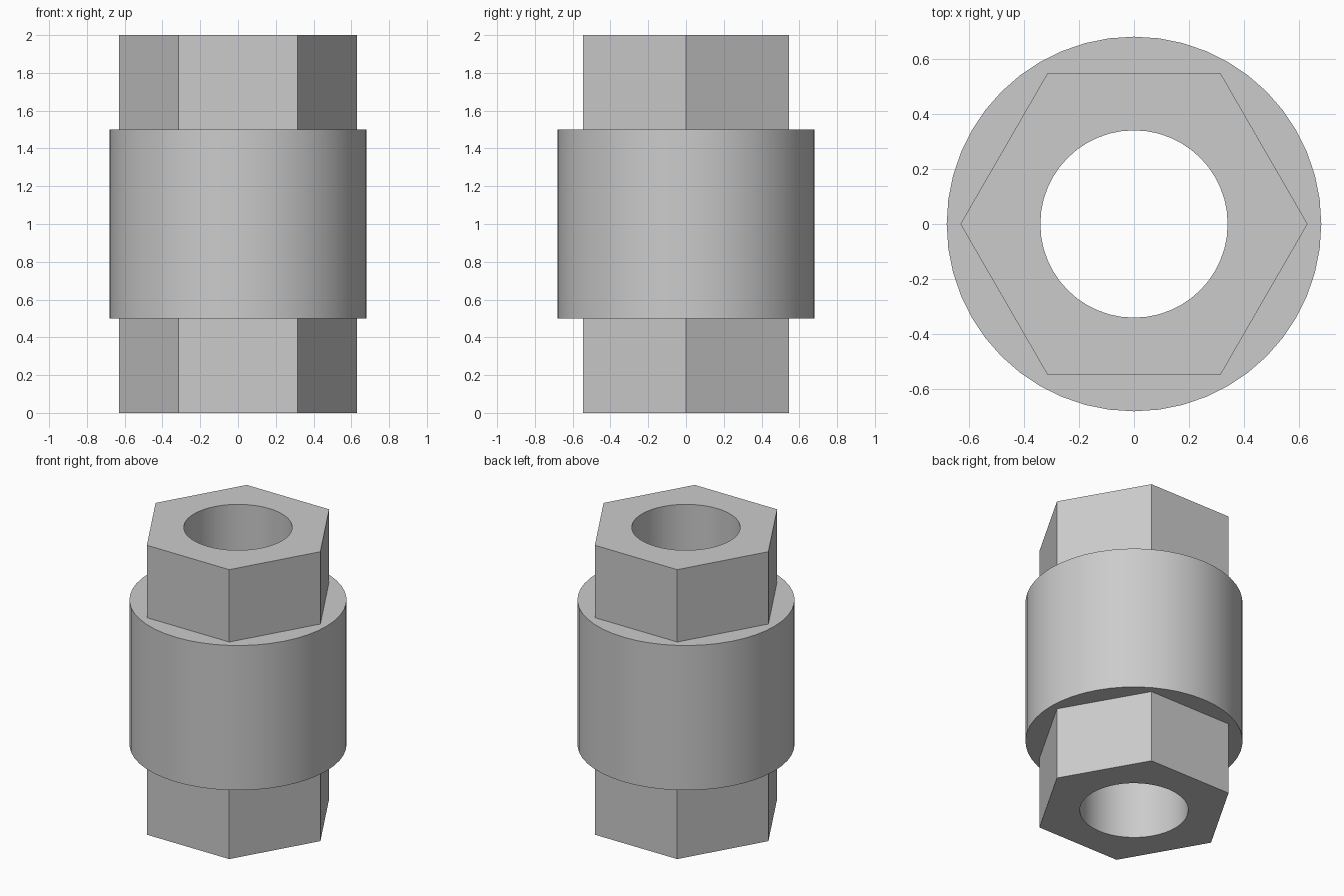
import bpy
import bmesh
from math import cos, sin, tau, radians

cube = bpy.data.objects.get("Cube")
if cube:
    bpy.data.objects.remove(cube, do_unlink=True)

ROUND = 48              # sides of the round collar and bore
HEX_R, COLLAR_R, BORE_R = 0.63, 0.68, 0.34
HEIGHT, COLLAR_LOW, COLLAR_HIGH = 2.0, 0.5, 1.5

steel = bpy.data.materials.new("light_grey_steel")
steel.use_nodes = True
grey = (0.6, 0.6, 0.6, 1.0)
steel.diffuse_color = grey
steel.node_tree.nodes["Principled BSDF"].inputs["Base Color"].default_value = grey

bm = bmesh.new()


def loop(sides, radius, z):
    """Regular polygon of vertices with its first corner on +x."""
    return [bm.verts.new((radius * cos(tau * i / sides), radius * sin(tau * i / sides), z))
            for i in range(sides)]


def skin(a, b):
    """Join two loops sector by sector; their counts may differ by a whole factor."""
    sectors = min(len(a), len(b))

    def arc(ring, k):
        n = len(ring) // sectors
        return [ring[(k * n + j) % len(ring)] for j in range(n + 1)]

    for k in range(sectors):
        bm.faces.new(arc(a, k) + arc(b, k)[::-1])


# Closed chain of loops: bore, lower hex, collar, upper hex, back to the bore
rings = [
    loop(ROUND, BORE_R, 0),
    loop(6, HEX_R, 0),
    loop(6, HEX_R, COLLAR_LOW),
    loop(ROUND, COLLAR_R, COLLAR_LOW),
    loop(ROUND, COLLAR_R, COLLAR_HIGH),
    loop(6, HEX_R, COLLAR_HIGH),
    loop(6, HEX_R, HEIGHT),
    loop(ROUND, BORE_R, HEIGHT),
]
for lower, upper in zip(rings, rings[1:] + rings[:1]):
    skin(lower, upper)

bmesh.ops.recalc_face_normals(bm, faces=bm.faces[:])
mesh = bpy.data.meshes.new("hex_ended_sleeve")
bm.to_mesh(mesh)
bm.free()
mesh.materials.append(steel)

sleeve = bpy.data.objects.new("hex_ended_sleeve", mesh)
bpy.context.collection.objects.link(sleeve)

# Smooth the round walls, keep the hex corners and rims sharp
bpy.ops.object.select_all(action="DESELECT")
sleeve.select_set(True)
bpy.context.view_layer.objects.active = sleeve
bpy.ops.object.shade_smooth_by_angle(angle=radians(30))
